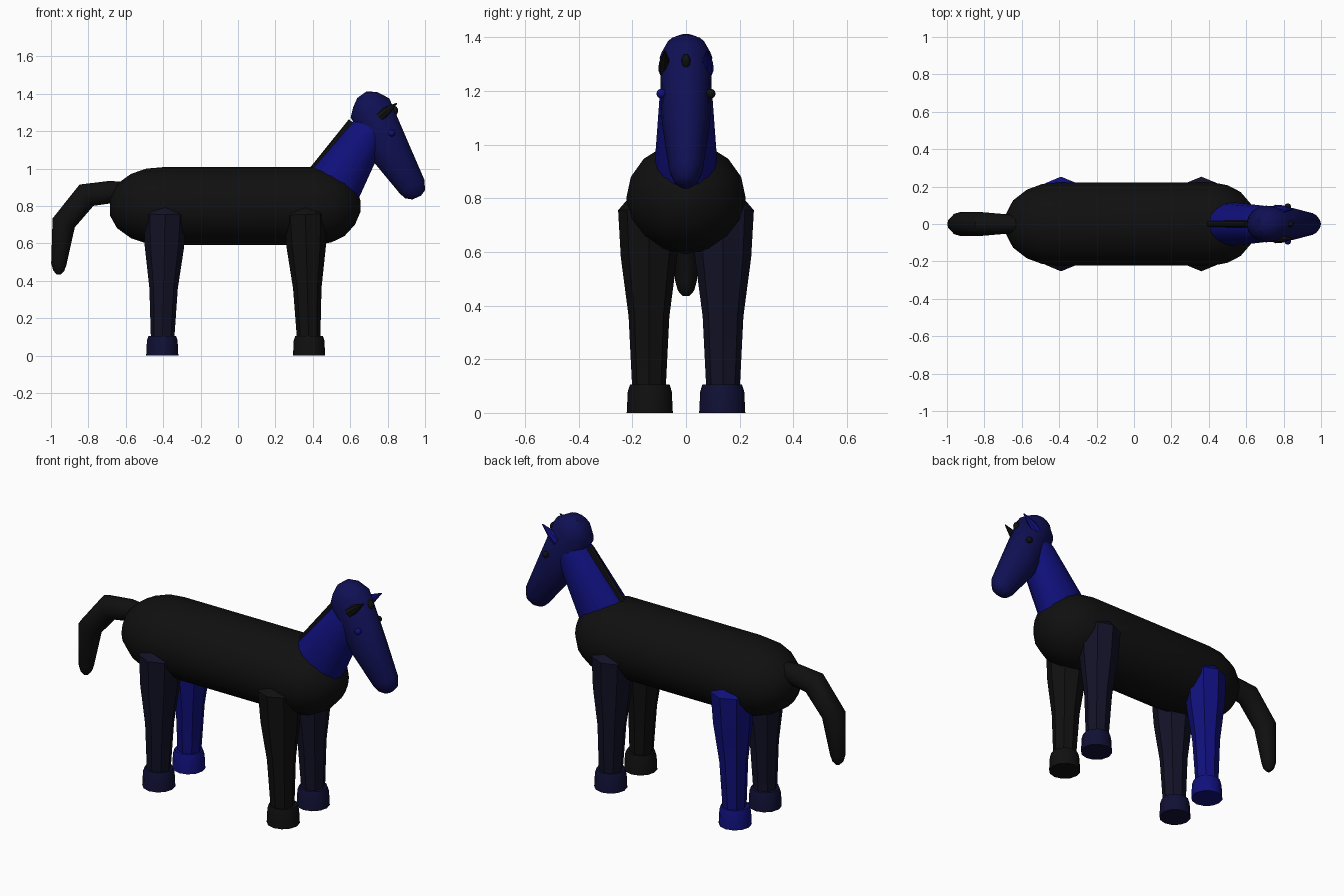
import bpy, bmesh, math
from mathutils import Vector

cube = bpy.data.objects.get("Cube")
if cube:
    bpy.data.objects.remove(cube, do_unlink=True)


def material(name, r, g, b):
    m = bpy.data.materials.new(name)
    m.use_nodes = True
    m.diffuse_color = (r, g, b, 1)
    bsdf = next(n for n in m.node_tree.nodes if n.type == 'BSDF_PRINCIPLED')
    bsdf.inputs["Base Color"].default_value = (r, g, b, 1)
    return m


black = material("black", .005, .005, .005)
bright_blue = material("bright blue", .005, .005, .2)
deep_blue = material("deep blue", .005, .005, .09)
navy = material("navy", .006, .006, .02)
hoof_navy = material("hoof navy", .005, .005, .035)


def finish(name, bm, mat, angle=40):
    bmesh.ops.recalc_face_normals(bm, faces=bm.faces)
    mesh = bpy.data.meshes.new(name)
    bm.to_mesh(mesh)
    bm.free()
    mesh.materials.append(mat)
    ob = bpy.data.objects.new(name, mesh)
    bpy.context.collection.objects.link(ob)
    bpy.ops.object.select_all(action='DESELECT')
    ob.select_set(True)
    bpy.context.view_layer.objects.active = ob
    bpy.ops.object.shade_smooth_by_angle(angle=math.radians(angle))
    return ob


def loft(name, rings, mat, sides=16, y=0, angle=40):
    """Skin elliptical rings (x, z, half width in y, radius in the xz plane)."""
    bm = bmesh.new()
    loops = []
    for i, (x, z, wide, tall) in enumerate(rings):
        a, b = rings[max(i - 1, 0)], rings[min(i + 1, len(rings) - 1)]
        t = Vector((b[0] - a[0], 0, b[1] - a[1])).normalized()
        normal = Vector((-t.z, 0, t.x))
        loop = []
        for k in range(sides):
            th = math.tau * k / sides
            p = Vector((x, y + wide * math.cos(th), z)) + normal * tall * math.sin(th)
            loop.append(bm.verts.new(p))
        loops.append(loop)
    for lo, hi in zip(loops, loops[1:]):
        for k in range(sides):
            j = (k + 1) % sides
            bm.faces.new((lo[k], lo[j], hi[j], hi[k]))
    bm.faces.new(loops[0])
    bm.faces.new(loops[-1])
    return finish(name, bm, mat, angle)


def ball(name, centre, size, mat):
    bm = bmesh.new()
    bmesh.ops.create_uvsphere(bm, u_segments=12, v_segments=8, radius=1)
    for v in bm.verts:
        v.co = Vector(centre) + Vector([c * s for c, s in zip(v.co, size)])
    return finish(name, bm, mat)


# Barrel body with rounded ends
body = [(-.685, .05), (-.647, .118), (-.572, .172), (-.49, .2), (-.40, .208),
        (.42, .208), (.50, .194), (.57, .16), (.625, .10), (.655, .03)]
loft("body", [(x, .8, r * 1.07, r) for x, r in body], black)

# Neck and mane strip
loft("neck", [(.45, .81, .12, .15), (.525, .927, .117, .147),
              (.69, 1.185, .098, .103), (.71, 1.216, .09, .095)], bright_blue)
loft("mane", [(.405, .995, .018, .022), (.61, 1.25, .018, .022)], black, sides=8)

# Head from crown to muzzle
loft("head", [(.662, 1.395, .035, .03), (.68, 1.37, .073, .075),
              (.706, 1.325, .098, .115), (.822, 1.08, .09, .105),
              (.932, .902, .062, .075), (.947, .863, .045, .057),
              (.955, .845, .022, .025)], deep_blue)

# Ears, eyes and forelock
for side, label, mat, eye_mat in ((-1, "right", black, bright_blue),
                                  (1, "left", bright_blue, black)):
    loft(label + "_ear", [(.755, 1.275, .024, .028), (.79, 1.305, .022, .024),
                          (.85, 1.35, .003, .003)], mat, sides=8, y=side * .079)
    ball(label + "_eye", (.822, side * .092, 1.19), (.018, .018, .018), eye_mat)
ball("forelock", (.832, 0, 1.31), (.024, .017, .027), black)

# Bent tail
loft("tail", [(-.58, .875, .045, .05), (-.68, .875, .052, .06), (-.81, .858, .063, .068),
              (-.932, .71, .063, .064), (-.958, .49, .04, .041),
              (-.958, .455, .03, .03), (-.958, .435, .012, .012)], black, sides=12)

# Legs and hooves
leg_profile = [(.815, .03), (.79, .085), (.755, .115), (.58, .105),
               (.36, .076), (.08, .062)]
hoof_profile = [(.105, .074), (.08, .082), (0, .086)]
legs = [("front_right", 1, -1, black, black),
        ("front_left", 1, 1, navy, hoof_navy),
        ("hind_right", -1, -1, navy, hoof_navy),
        ("hind_left", -1, 1, bright_blue, bright_blue)]
for label, end, side, leg_mat, hoof_mat in legs:
    foot_x = .38 if end > 0 else -.405
    top_x = .36 if end > 0 else -.39
    loft(label + "_leg",
         [(foot_x + (top_x - foot_x) * z / .76, z, r, r) for z, r in leg_profile],
         leg_mat, sides=8, y=side * .138)
    loft(label + "_hoof", [(foot_x, z, r, r) for z, r in hoof_profile],
         hoof_mat, sides=12, y=side * .135)
